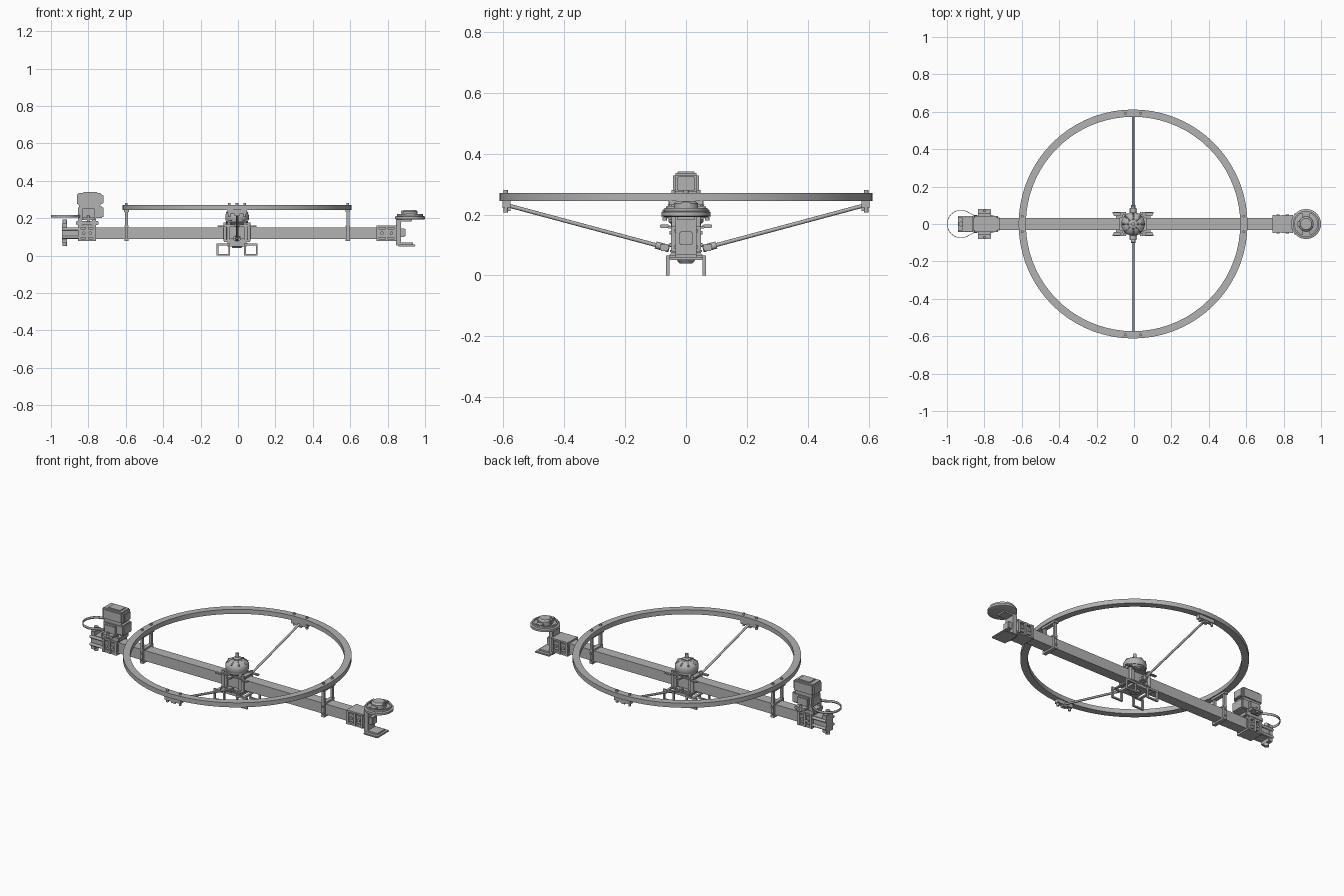
import bpy, bmesh, math
from mathutils import Vector

cube = bpy.data.objects.get("Cube")
if cube:
    bpy.data.objects.remove(cube, do_unlink=True)

grey = bpy.data.materials.new("plain grey")
grey.use_nodes = True
COLOR = (0.45, 0.45, 0.45, 1)
grey.diffuse_color = COLOR
grey.node_tree.nodes["Principled BSDF"].inputs["Base Color"].default_value = COLOR


def finish(name, bm, smooth=False):
    bmesh.ops.recalc_face_normals(bm, faces=bm.faces)
    mesh = bpy.data.meshes.new(name)
    bm.to_mesh(mesh)
    bm.free()
    mesh.materials.append(grey)
    ob = bpy.data.objects.new(name, mesh)
    bpy.context.collection.objects.link(ob)
    if smooth:
        bpy.ops.object.select_all(action='DESELECT')
        ob.select_set(True)
        bpy.context.view_layer.objects.active = ob
        bpy.ops.object.shade_smooth_by_angle(angle=math.radians(35))
    return ob


def box(name, x, y, z, bevel=0):
    """Box from (low, high) ranges on each axis."""
    bm = bmesh.new()
    bmesh.ops.create_cube(bm, size=1)
    for v in bm.verts:
        v.co = [r[0] if c < 0 else r[1] for c, r in zip(v.co, (x, y, z))]
    if bevel:
        bmesh.ops.bevel(bm, geom=bm.edges[:], offset=bevel, segments=2, affect='EDGES')
    return finish(name, bm)


def lathe(name, cx, cy, profile, n=40, closed=False):
    """Spin (radius, z) points round a vertical axis."""
    bm = bmesh.new()
    rings = [[bm.verts.new((cx + r * math.cos(2 * math.pi * i / n),
                            cy + r * math.sin(2 * math.pi * i / n), z)) for i in range(n)]
             for r, z in profile]
    pairs = list(zip(rings, rings[1:])) + ([(rings[-1], rings[0])] if closed else [])
    for a, b in pairs:
        for i in range(n):
            bm.faces.new((a[i], a[(i + 1) % n], b[(i + 1) % n], b[i]))
    if not closed:
        bm.faces.new(rings[0])
        bm.faces.new(rings[-1])
    return finish(name, bm, True)


def rod(name, a, b, r, n=12):
    a, b = Vector(a), Vector(b)
    bm = bmesh.new()
    bmesh.ops.create_cone(bm, cap_ends=True, segments=n, radius1=r, radius2=r, depth=(b - a).length)
    q = (b - a).to_track_quat('Z', 'Y')
    for v in bm.verts:
        v.co = q @ v.co + (a + b) / 2
    return finish(name, bm, True)


def about(c, h):
    return (c - h, c + h)


# Main beam and guard ring
box("main_beam", (-0.93, 0.85), (-0.031, 0.031), (0.089, 0.151))
RX = -0.005
lathe("guard_ring", RX, 0, [(0.573, 0.244), (0.612, 0.244), (0.612, 0.271), (0.573, 0.271)], 72, True)

# Ring posts clamped on the beam
for x in (RX - 0.592, RX + 0.592):
    for s in (-1, 1):
        box("ring_post", about(x, 0.008), about(s * 0.041, 0.007), (0.08, 0.245))
        rod("ring_bolt", (x, s * 0.041, 0.235), (x, s * 0.041, 0.28), 0.007)
        for z in (0.1, 0.14):
            rod("post_screw", (x, s * 0.03, z), (x, s * 0.055, z), 0.006)
    box("post_bridge_top", about(x, 0.011), (-0.048, 0.048), (0.152, 0.162))
    box("post_bridge_base", about(x, 0.011), (-0.048, 0.048), (0.078, 0.088))
    box("post_ring_seat", about(x, 0.013), (-0.055, 0.055), (0.232, 0.244))

# Side struts with their end brackets
for s in (-1, 1):
    rod("side_strut", (RX, s * 0.07, 0.092), (RX, s * 0.585, 0.23), 0.0065)
    rod("strut_socket", (RX, s * 0.055, 0.088), (RX, s * 0.1, 0.1), 0.012)
    box("strut_clamp", about(RX, 0.02), about(s * 0.071, 0.014), (0.08, 0.104), 0.003)
    box("strut_ring_bracket", about(RX, 0.052), about(s * 0.59, 0.013), (0.222, 0.244))
    box("strut_ring_lug", about(RX, 0.014), about(s * 0.588, 0.012), (0.212, 0.23))
    for dx in (-0.041, 0.041):
        rod("bracket_bolt", (RX + dx, s * 0.592, 0.207), (RX + dx, s * 0.592, 0.281), 0.007)

# Centre mount: plates, corner posts and lugs round the beam
for n, z in (("lower_plate", (0.074, 0.086)), ("upper_plate", (0.154, 0.166))):
    box(n, (RX - 0.072, RX + 0.072), (-0.052, 0.052), z, 0.003)
box("belly_plate", (RX - 0.055, RX + 0.055), (-0.055, 0.055), (0.05, 0.072), 0.004)
lathe("belly_hub", RX, 0, [(0.022, 0.04), (0.03, 0.05), (0.03, 0.06)], 24)
for sx in (-1, 1):
    for s in (-1, 1):
        x = RX + sx * 0.064
        rod("corner_post", (x, s * 0.041, 0.078), (x, s * 0.041, 0.178), 0.009)
        box("side_cheek", about(RX + sx * 0.045, 0.008), about(s * 0.036, 0.005), (0.086, 0.154))
        box("corner_lug", about(RX + sx * 0.085, 0.02), about(s * 0.052, 0.009), (0.154, 0.162), 0.002)
        rod("motor_leg", (RX + sx * 0.045, s * 0.035, 0.16), (RX + sx * 0.035, s * 0.03, 0.19), 0.008)
        # Landing foot made of a thin square loop
        a, b = sorted((RX + sx * 0.037, RX + sx * 0.11))
        y = about(s * 0.06, 0.005)
        box("foot_bottom", (a, b), y, (0, 0.009))
        box("foot_top", (a, b), y, (0.055, 0.066))
        for c in (a + 0.005, b - 0.005):
            box("foot_leg", about(c, 0.005), y, (0.005, 0.064))
    box("foot_rail", about(RX + sx * 0.085, 0.007), (-0.062, 0.062), (0.058, 0.066))
    box("mount_band", about(RX + sx * 0.06, 0.007), (-0.038, 0.038), (0.082, 0.16))

# Centre motor with vented bell and shaft
lathe("motor_base", RX, 0, [(0.045, 0.166), (0.058, 0.176), (0.058, 0.186)])
lathe("motor_bell", RX, 0, [(0.061, 0.187), (0.063, 0.19), (0.063, 0.217), (0.056, 0.23),
                            (0.035, 0.243), (0.02, 0.246)])
for i in range(8):
    t = 2 * math.pi * i / 8
    c, s = math.cos(t), math.sin(t)
    rod("bell_spoke", (RX + 0.02 * c, 0.02 * s, 0.246), (RX + 0.058 * c, 0.058 * s, 0.228), 0.005, 8)
lathe("motor_hub", RX, 0, [(0.022, 0.243), (0.022, 0.252), (0.009, 0.256), (0.009, 0.28)], 24)
for s in (-1, 1):
    box("motor_ear", about(RX, 0.015), about(s * 0.07, 0.016), (0.156, 0.168), 0.003)


# End clamps: a sleeve with flanges, ribs and screws
def end_clamp(label, x0, x1):
    for s in (-1, 1):
        box(label + "_clamp_cheek", (x0, x1), about(s * 0.036, 0.005), (0.098, 0.142))
        for x in (x0 + 0.008, (x0 + x1) / 2, x1 - 0.008):
            box(label + "_clamp_rib", about(x, 0.007), about(s * 0.043, 0.006), (0.08, 0.16))
        for x in (x0 + 0.03, x1 - 0.03):
            rod(label + "_clamp_screw", (x, s * 0.036, 0.12), (x, s * 0.05, 0.12), 0.009)
    for z in (0.084, 0.156):
        box(label + "_clamp_plate", (x0, x1), (-0.045, 0.045), about(z, 0.005))


end_clamp("right", -0.855, -0.76)
end_clamp("left", 0.74, 0.85)

# Right end: cap, slide rails, legs and tall housing
box("end_cap", (-0.94, -0.915), (-0.034, 0.034), (0.068, 0.175), 0.003)
rod("end_cap_pin", (-0.926, 0, 0.052), (-0.926, 0, 0.192), 0.013)
for s in (-1, 1):
    for z in (0.098, 0.142):
        rod("slide_rail", (-0.94, s * 0.036, z), (-0.84, s * 0.036, z), 0.008)
    for x in (-0.845, -0.77):
        box("housing_leg", about(x, 0.01), about(s * 0.036, 0.007), (0.155, 0.215))
    box("housing_ear", (-0.835, -0.765), about(s * 0.058, 0.022), (0.19, 0.204), 0.002)
    rod("ear_bolt", (-0.8, s * 0.07, 0.18), (-0.8, s * 0.07, 0.215), 0.007)
    box("housing_cheek", (-0.835, -0.765), about(s * 0.047, 0.01), (0.205, 0.252), 0.003)
box("housing_floor", (-0.865, -0.745), (-0.045, 0.045), (0.163, 0.185), 0.003)
box("housing_lower", (-0.855, -0.72), (-0.042, 0.042), (0.2, 0.262), 0.006)
box("housing_upper", (-0.862, -0.728), (-0.042, 0.042), (0.268, 0.336), 0.008)
box("housing_core", (-0.85, -0.74), (-0.036, 0.036), (0.25, 0.275))
box("housing_lid", (-0.83, -0.75), (-0.03, 0.03), (0.33, 0.341), 0.003)
box("housing_side_panel", (-0.735, -0.72), (-0.03, 0.03), (0.278, 0.325), 0.003)

# Thin band loop that narrows into the housing
path = [(-0.925 + 0.075 * math.cos(t), 0.075 * math.sin(t))
        for t in (math.radians(65 + 230 * i / 28) for i in range(29))]
path = [(-0.84, 0.04)] + path + [(-0.84, -0.04)]
bm = bmesh.new()
cols = [[bm.verts.new((x, y, z)) for z in (0.203, 0.217)] for x, y in path]
for a, b in zip(cols, cols[1:]):
    bm.faces.new((a[0], b[0], b[1], a[1]))
loop = finish("band_loop", bm, True)
loop.modifiers.new("thickness", 'SOLIDIFY').thickness = 0.003

# Left end: bracket, lower tray and round spool
box("spool_arm", (0.845, 0.872), (-0.034, 0.034), (0.055, 0.195), 0.003)
box("spool_knuckle", (0.85, 0.895), (-0.022, 0.022), (0.1, 0.145), 0.004)
box("lower_tray", (0.855, 0.95), (-0.055, 0.055), (0.05, 0.06), 0.003)
box("tray_block", (0.87, 0.935), (-0.035, 0.035), (0.06, 0.069))
box("spool_bracket", (0.845, 0.93), (-0.03, 0.03), (0.182, 0.195), 0.002)
lathe("spool_disc", 0.92, 0, [(0.07, 0.192), (0.08, 0.196), (0.08, 0.208), (0.066, 0.213)], 48)
lathe("spool_rim", 0.92, 0, [(0.061, 0.21), (0.07, 0.21), (0.07, 0.222), (0.061, 0.222)], 48, True)
lathe("spool_hub", 0.92, 0, [(0.04, 0.21), (0.04, 0.236), (0.03, 0.245)], 32)
box("spool_bridge", (0.872, 0.96), (-0.014, 0.014), (0.222, 0.242), 0.003)
for s in (-1, 1):
    box("spool_side_tab", (0.9, 0.94), about(s * 0.052, 0.014), (0.212, 0.228), 0.002)
